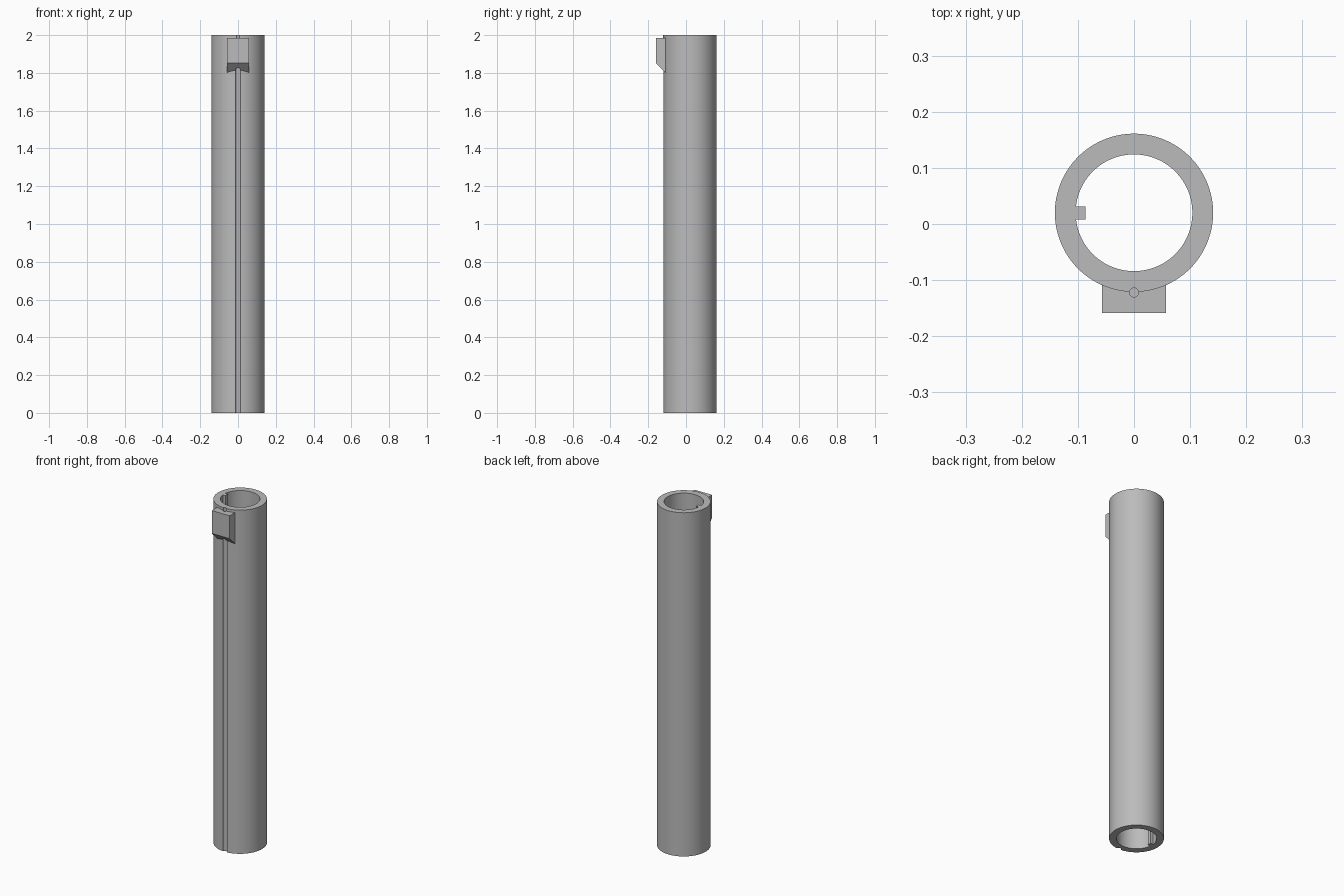
import bpy
import bmesh
from math import pi, radians

# Remove the default cube
if "Cube" in bpy.data.objects:
    bpy.data.objects.remove(bpy.data.objects["Cube"], do_unlink=True)

AXIS_Y = 0.02
OUTER, INNER, HEIGHT = 0.141, 0.104, 2.0

grey = bpy.data.materials.new("plain_grey")
grey.use_nodes = True
grey.diffuse_color = (0.5, 0.5, 0.5, 1)
grey.node_tree.nodes["Principled BSDF"].inputs["Base Color"].default_value = grey.diffuse_color


def make_object(name, bm):
    bmesh.ops.recalc_face_normals(bm, faces=bm.faces)
    mesh = bpy.data.meshes.new(name)
    bm.to_mesh(mesh)
    bm.free()
    mesh.materials.append(grey)
    obj = bpy.data.objects.new(name, mesh)
    bpy.context.collection.objects.link(obj)
    return obj


def cylinder(name, radius, y, z0, z1, sides):
    bm = bmesh.new()
    bmesh.ops.create_cone(bm, cap_ends=True, segments=sides, radius1=radius,
                          radius2=radius, depth=z1 - z0)
    bmesh.ops.translate(bm, verts=bm.verts, vec=(0, y, (z0 + z1) / 2))
    return make_object(name, bm)


def prism(name, profile, x0, x1):
    """Extrude a (y, z) profile along x."""
    bm = bmesh.new()
    face = bm.faces.new([bm.verts.new((x0, y, z)) for y, z in profile])
    moved = bmesh.ops.extrude_face_region(bm, geom=[face])["geom"]
    bmesh.ops.translate(bm, vec=(x1 - x0, 0, 0),
                        verts=[v for v in moved if isinstance(v, bmesh.types.BMVert)])
    return make_object(name, bm)


def combine(target, tool, operation):
    """Apply a boolean and discard the tool object."""
    mod = target.modifiers.new(operation, "BOOLEAN")
    mod.operation, mod.object, mod.solver = operation, tool, "EXACT"
    bpy.context.view_layer.objects.active = target
    bpy.ops.object.modifier_apply(modifier=mod.name)
    bpy.data.objects.remove(tool, do_unlink=True)


# Tube wall with the chamfered front block fused on
tube = cylinder("tube", OUTER, AXIS_Y, 0, HEIGHT, 128)
block = prism("front_block",
              [(-0.159, 1.985), (-0.159, 1.852), (-0.105, 1.798), (-0.105, 1.985)],
              -0.057, 0.057)
combine(tube, block, "UNION")

# Bore, long front groove and small blind hole above the block
combine(tube, cylinder("bore", INNER, AXIS_Y, -0.1, HEIGHT + 0.1, 128), "DIFFERENCE")
combine(tube, cylinder("groove", 0.013, -0.122, -0.1, 1.88, 24), "DIFFERENCE")
combine(tube, cylinder("pin_hole", 0.008, -0.122, 1.92, HEIGHT + 0.1, 24), "DIFFERENCE")

# Guide rib along the inside of the right wall
rib = prism("inner_rib", [(0.008, 0), (0.031, 0), (0.031, HEIGHT), (0.008, HEIGHT)],
            -0.106, -0.086)

# Smooth the round walls, keep edges crisp
bpy.ops.object.select_all(action="DESELECT")
tube.select_set(True)
bpy.context.view_layer.objects.active = tube
bpy.ops.object.shade_smooth_by_angle(angle=radians(30))
